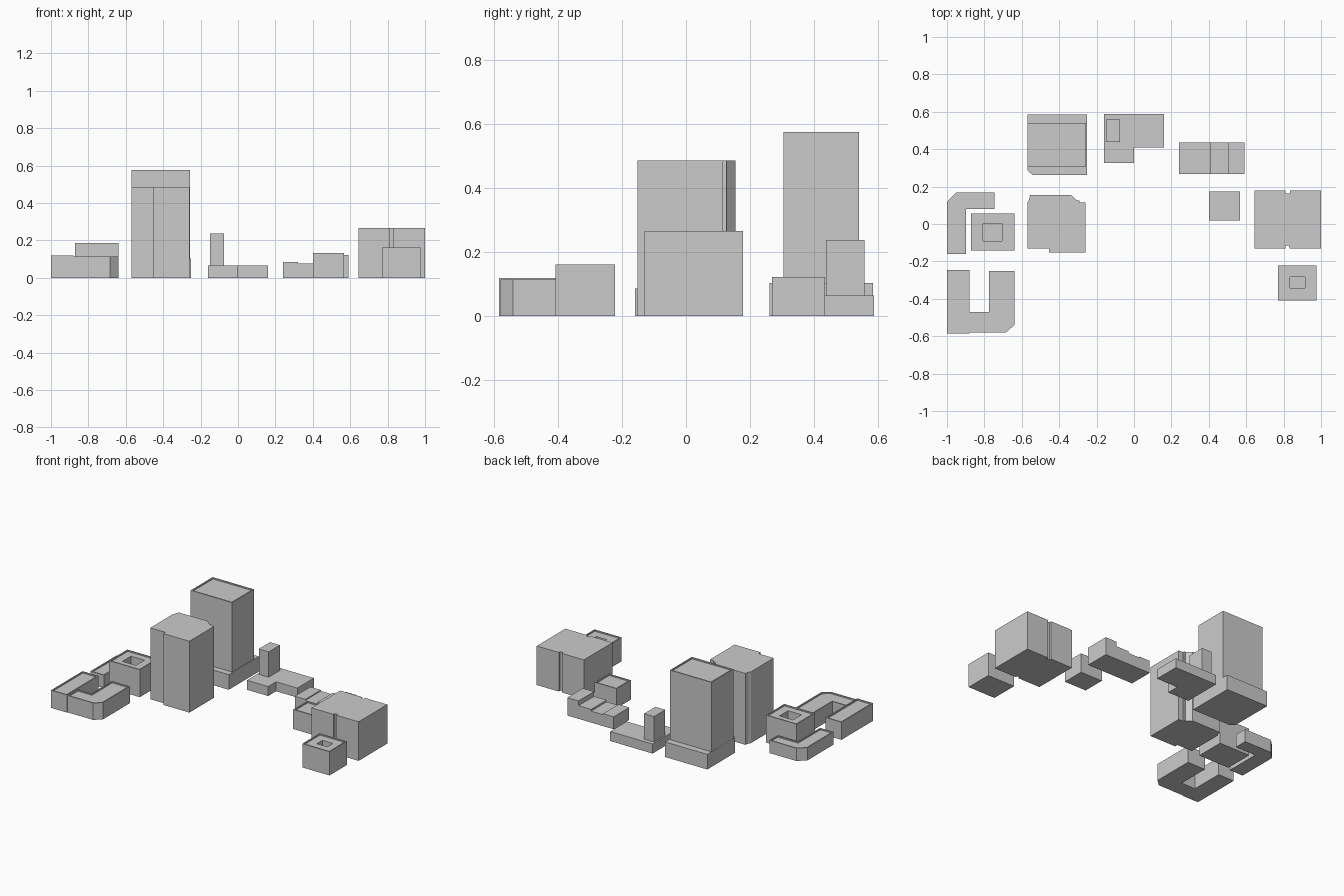
import bpy, bmesh
from mathutils import Vector

if "Cube" in bpy.data.objects:
    bpy.data.objects.remove(bpy.data.objects["Cube"])


def rect(x0, x1, y0, y1):
    return [(x0, y0), (x1, y0), (x1, y1), (x0, y1)]


def block(name, outline, h, rim=0.0, hole=None, depth=0.0, z0=0.0):
    """Extrude a footprint; optional roof parapet and rectangular courtyard."""
    bm = bmesh.new()
    base = bm.faces.new([bm.verts.new((x, y, z0)) for x, y in outline])
    ret = bmesh.ops.extrude_face_region(bm, geom=[base], use_keep_orig=True)
    for v in [g for g in ret["geom"] if isinstance(g, bmesh.types.BMVert)]:
        v.co.z = h
    bmesh.ops.recalc_face_normals(bm, faces=bm.faces[:])
    top = max(bm.faces, key=lambda f: f.calc_center_median().z)
    if rim:
        bmesh.ops.inset_region(bm, faces=[top], thickness=rim, use_even_offset=True)
        top = bmesh.ops.extrude_discrete_faces(bm, faces=[top])["faces"][0]
        for v in top.verts:
            v.co.z -= 0.008
    if hole:
        x0, x1, y0, y1 = hole
        c = top.calc_center_median()
        bmesh.ops.inset_region(bm, faces=[top], thickness=0.02)
        for v in top.verts:
            v.co = Vector((x0 if v.co.x < c.x else x1, y0 if v.co.y < c.y else y1, v.co.z))
        top = bmesh.ops.extrude_discrete_faces(bm, faces=[top])["faces"][0]
        for v in top.verts:
            v.co.z -= depth
    bmesh.ops.recalc_face_normals(bm, faces=bm.faces[:])
    me = bpy.data.meshes.new(name)
    bm.to_mesh(me)
    bm.free()
    ob = bpy.data.objects.new(name, me)
    bpy.context.collection.objects.link(ob)
    return ob


R = 0.008  # parapet width

# U-shaped block at the front left
block("u_block_left_wing", rect(-1, -0.88, -0.585, -0.245), 0.12, R)
block("u_block_main", [(-0.88, -0.58), (-0.685, -0.58), (-0.64, -0.54), (-0.64, -0.25),
                       (-0.775, -0.25), (-0.775, -0.47), (-0.88, -0.47)], 0.115, R)

# L-shaped block wrapping the courtyard house
block("l_block", [(-1, -0.16), (-0.898, -0.16), (-0.898, 0.08), (-0.745, 0.08),
                  (-0.745, 0.168), (-0.95, 0.168), (-1, 0.12)], 0.087, R)
block("courtyard_house", rect(-0.872, -0.64, -0.143, 0.055), 0.187, R,
      (-0.808, -0.706, -0.09, 0.002), 0.09)

# Front tower with stepped corners
block("front_tower", [(-0.57, -0.13), (-0.455, -0.13), (-0.455, -0.152), (-0.26, -0.152),
                      (-0.26, 0.115), (-0.292, 0.115), (-0.292, 0.126), (-0.305, 0.126),
                      (-0.337, 0.155), (-0.555, 0.155), (-0.562, 0.128), (-0.57, 0.115)], 0.486)

# Rear tower on its podium
block("rear_podium", [(-0.57, 0.287), (-0.54, 0.261), (-0.252, 0.261),
                      (-0.252, 0.585), (-0.57, 0.585)], 0.103)
block("rear_tower", rect(-0.569, -0.257, 0.304, 0.54), 0.576, R, z0=0.1)

# Low L-shaped hall with a slim stair tower
block("low_hall", [(-0.16, 0.325), (0, 0.325), (0, 0.41), (0.16, 0.41),
                   (0.16, 0.588), (-0.16, 0.588)], 0.065)
block("stair_tower", rect(-0.15, -0.075, 0.438, 0.558), 0.238, z0=0.06)

# Stepped row at the rear right
for i, (x0, x1, h) in enumerate([(0.24, 0.32, 0.085), (0.32, 0.41, 0.078),
                                 (0.41, 0.505, 0.09), (0.505, 0.59, 0.122)]):
    block(f"stepped_row_{i + 1}", rect(x0, x1, 0.268, 0.435), h)

# Small cube house
block("cube_house", rect(0.402, 0.567, 0.02, 0.173), 0.133, R)

# Large block with recessed slots front and back
block("large_block", [(0.645, -0.13), (0.81, -0.13), (0.81, -0.115), (0.832, -0.115),
                      (0.832, -0.13), (1, -0.13), (1, 0.178), (0.834, 0.178),
                      (0.834, 0.163), (0.81, 0.163), (0.81, 0.178), (0.645, 0.178)], 0.266)

# Small courtyard house at the front right
block("small_courtyard_house", rect(0.77, 0.975, -0.408, -0.222), 0.162, R,
      (0.834, 0.914, -0.343, -0.283), 0.05)
